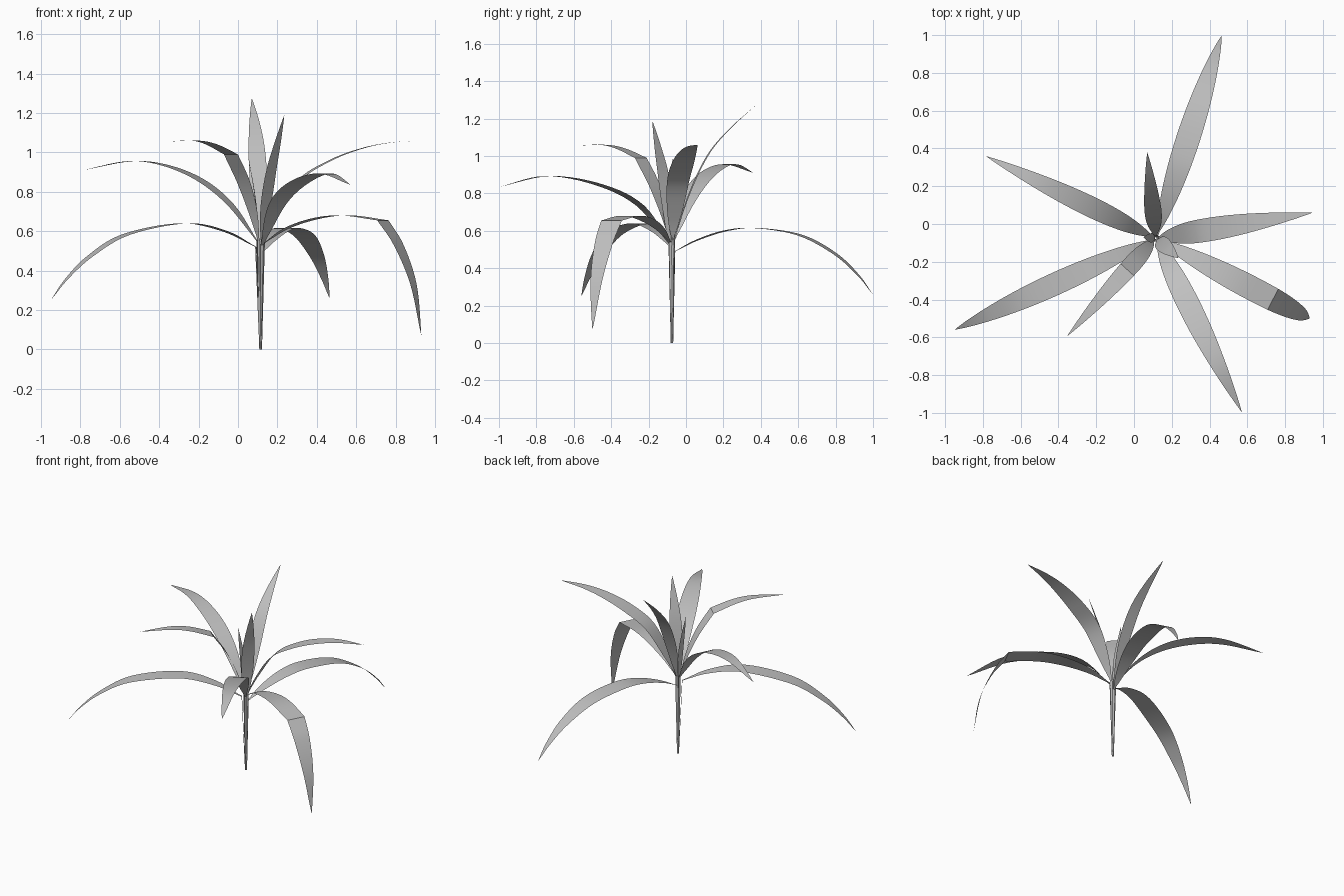
import bpy, bmesh, math
from mathutils import Vector

cube = bpy.data.objects.get("Cube")
if cube:
    bpy.data.objects.remove(cube)

leaf_grey = bpy.data.materials.new("leaf_grey")
leaf_grey.use_nodes = True
grey = (0.53, 0.53, 0.53, 1)
leaf_grey.diffuse_color = grey
leaf_grey.node_tree.nodes["Principled BSDF"].inputs["Base Color"].default_value = grey
leaf_grey.node_tree.nodes["Principled BSDF"].inputs["Roughness"].default_value = 0.8

CENTRE = Vector((0.115, -0.075, 0))


def spline(points, steps=6):
    """Smooth curve through points of (reach, height)."""
    pts = [Vector(p) for p in points]
    pts = [pts[0] * 2 - pts[1]] + pts + [pts[-1] * 2 - pts[-2]]
    out = []
    for a, b, c, d in zip(pts, pts[1:], pts[2:], pts[3:]):
        for i in range(steps):
            t = i / steps
            out.append(0.5 * (2 * b + (c - a) * t + (2 * a - 5 * b + 4 * c - d) * t ** 2
                              + (3 * b - a - 3 * c + d) * t ** 3))
    return out + [pts[-2]]


def ribbon(name, tip, path, halves):
    """Flat strip that follows a path towards the tip, level across its width."""
    out = Vector((tip[0], tip[1], 0)) - CENTRE
    out.normalize()
    side = Vector((-out.y, out.x, 0))
    bm = bmesh.new()
    rows = []
    for p, half in zip(path, halves):
        mid = CENTRE + out * p.x + Vector((0, 0, p.y))
        rows.append([bm.verts.new(mid - side * half), bm.verts.new(mid + side * half)])
    for (a, b), (c, d) in zip(rows, rows[1:]):
        bm.faces.new((a, c, d, b))
    bmesh.ops.remove_doubles(bm, verts=bm.verts, dist=0.00001)
    mesh = bpy.data.meshes.new(name)
    bm.to_mesh(mesh)
    bm.free()
    mesh.materials.append(leaf_grey)
    obj = bpy.data.objects.new(name, mesh)
    bpy.context.collection.objects.link(obj)
    bpy.ops.object.select_all(action='DESELECT')
    obj.select_set(True)
    bpy.context.view_layer.objects.active = obj
    bpy.ops.object.shade_smooth_by_angle(angle=math.radians(32))


def leaf(name, tip, half, points, fold=None):
    """Blade with an optional sharp fold at one point, on a slim stalk."""
    if fold is None:
        path = spline(points)
    else:
        path = spline(points[:fold + 1])[:-1] + spline(points[fold:])
    lengths = [0.0]
    for a, b in zip(path, path[1:]):
        lengths.append(lengths[-1] + (b - a).length)
    halves = []
    for d in lengths:
        s = d / lengths[-1]
        swell = half * max(0, math.sin(math.pi * s ** 0.85)) ** 0.9
        halves.append(max(swell, 0.008 * (1 - s) ** 2))
    ribbon(name + "_blade", tip, path, halves)
    ribbon(name + "_stalk", tip, [Vector((0.005, 0)), path[0]], [0.005, 0.008])


# Long arching leaves
leaf("back_leaf", (0.465, 1.0), 0.063,
     [(0.016, 0.49), (0.14, 0.55), (0.3, 0.6), (0.47, 0.615), (0.72, 0.577),
      (0.92, 0.475), (1.05, 0.36), (1.129, 0.26)])
leaf("back_right_leaf", (-0.785, 0.36), 0.055,
     [(0.02, 0.55), (0.17, 0.735), (0.34, 0.86), (0.54, 0.935), (0.74, 0.955), (1.0, 0.91)])
leaf("front_right_leaf", (-0.95, -0.56), 0.06,
     [(0.027, 0.52), (0.2, 0.6), (0.43, 0.64), (0.75, 0.583), (0.95, 0.474), (1.08, 0.36), (1.17, 0.25)])
leaf("front_leaf", (0.573, -1.0), 0.06,
     [(0.015, 0.53), (0.19, 0.735), (0.43, 0.845), (0.74, 0.893), (1.03, 0.835)])
leaf("left_leaf", (0.945, 0.06), 0.062,
     [(0.015, 0.55), (0.08, 0.68), (0.2, 0.86), (0.36, 0.96), (0.52, 1.02), (0.67, 1.05), (0.84, 1.06)])

# Folded leaves
leaf("front_right_folded_leaf", (-0.355, -0.595), 0.048,
     [(0.015, 0.55), (0.06, 0.7), (0.13, 0.85), (0.225, 0.99), (0.37, 1.04), (0.5, 1.06), (0.7, 1.055)],
     fold=3)
leaf("front_left_folded_leaf", (0.93, -0.5), 0.064,
     [(0.02, 0.54), (0.15, 0.615), (0.32, 0.665), (0.49, 0.68), (0.7, 0.655),
      (0.79, 0.53), (0.875, 0.33), (0.92, 0.07)], fold=4)

# Upright young leaves
leaf("upright_back_leaf", (0.07, 0.38), 0.045,
     [(0.012, 0.55), (0.09, 0.79), (0.19, 1.0), (0.305, 1.14), (0.455, 1.275)])
leaf("upright_front_leaf", (0.235, -0.18), 0.042,
     [(0.01, 0.5), (0.03, 0.7), (0.07, 0.9), (0.115, 1.05), (0.16, 1.19)])
leaf("young_centre_leaf", (0.05, -0.07), 0.025,
     [(0.005, 0.5), (0.025, 0.75), (0.065, 0.99)])
